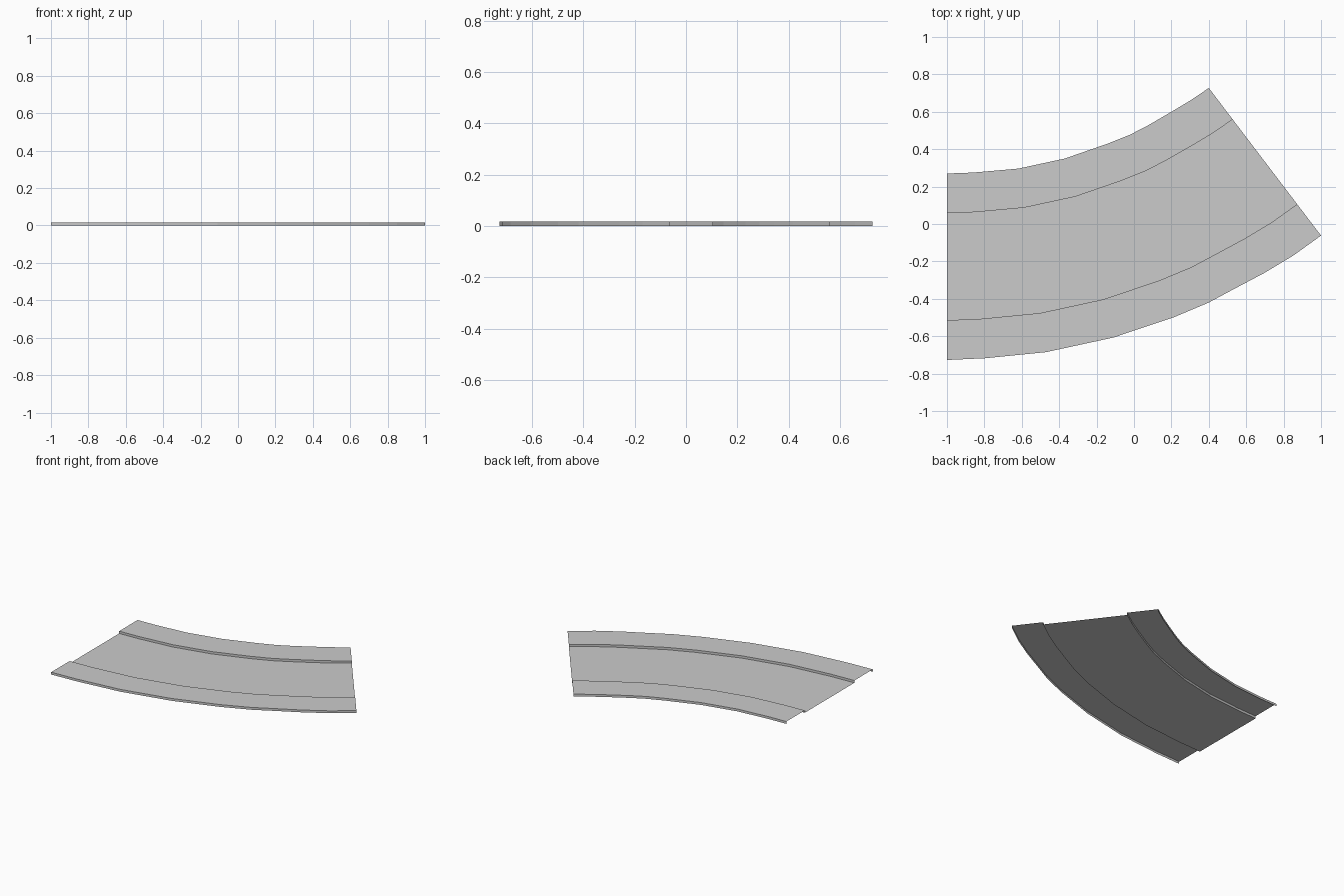
import bpy
import bmesh
from mathutils import Vector

if "Cube" in bpy.data.objects:
    bpy.data.objects.remove(bpy.data.objects["Cube"])

H = 0.017        # kerb height
F = 0.213        # pavement share of the total width

# Plan stations along the bend: inner edge and matching outer edge
inner = [(-1, .27), (-.86, .275), (-.62, .296), (-.37, .35), (-.14, .43),
         (-.02, .478), (.08, .53), (.20, .60), (.30, .66), (.40, .727)]
outer = [(-1, -.727), (-.80, -.718), (-.47, -.685), (-.11, -.607), (.21, -.50),
         (.40, -.42), (.53, -.35), (.70, -.26), (.85, -.17), (1, -.062)]


def sweep(name, profile):
    """Sweep an open (width fraction, height) profile along the bend."""
    bm = bmesh.new()
    rows = []
    for a, b in zip(inner, outer):
        a, b = Vector((*a, 0)), Vector((*b, 0))
        rows.append([bm.verts.new(a.lerp(b, t) + Vector((0, 0, z)))
                     for t, z in profile])
    for r, s in zip(rows, rows[1:]):
        for i in range(len(profile) - 1):
            bm.faces.new((r[i], r[i + 1], s[i + 1], s[i]))
    mesh = bpy.data.meshes.new(name)
    bm.to_mesh(mesh)
    bm.free()
    obj = bpy.data.objects.new(name, mesh)
    bpy.context.collection.objects.link(obj)
    return obj


def pavement(name, t0, t1):
    """Raised strip with a vertical kerb on both long sides, open ends."""
    return sweep(name, [(t0, 0), (t0, H), (t1, H), (t1, 0)])


# Carriageway sheet and the two raised pavements
sweep("road_surface", [(F, 0), (1 - F, 0)])
pavement("inner_pavement", 0, F)
pavement("outer_pavement", 1 - F, 1)
